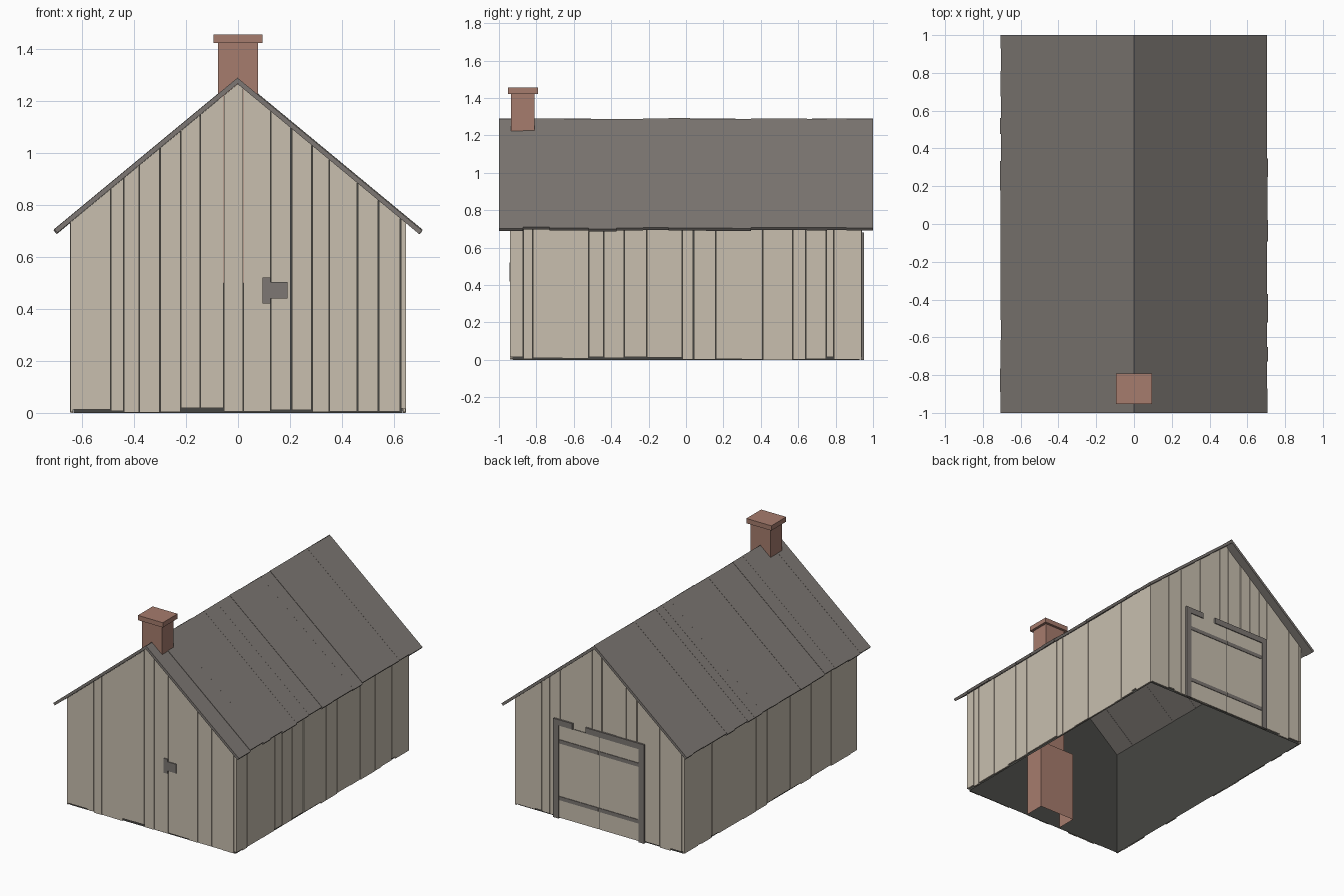
import bpy, bmesh, random
from mathutils import Vector

random.seed(7)
cube = bpy.data.objects.get("Cube")
if cube:
    bpy.data.objects.remove(cube)


def material(name, rgb):
    m = bpy.data.materials.new(name)
    m.use_nodes = True
    m.diffuse_color = (*rgb, 1)
    m.node_tree.nodes["Principled BSDF"].inputs["Base Color"].default_value = (*rgb, 1)
    return m


TIMBER = material("pale timber", (0.58, 0.52, 0.43))
GREY = material("weathered grey", (0.205, 0.187, 0.172))
DARK = material("dark lining", (0.06, 0.06, 0.054))
BRICK = material("brick", (0.38, 0.2, 0.153))

RIDGE, SLOPE, NORMAL = 1.292, 0.827, Vector((0.637, 0.771))
HALF_W, HALF_D = 0.645, 0.94


def under_roof(x):
    return RIDGE - 0.026 - SLOPE * abs(x)


def prism(bm, outline, y0, y1):
    """Extrude an (x, z) outline from y0 to y1."""
    ends = [[bm.verts.new((x, y, z)) for x, z in outline] for y in (y0, y1)]
    faces = [bm.faces.new(e) for e in ends]
    n = len(outline)
    for i in range(n):
        j = (i + 1) % n
        faces.append(bm.faces.new((ends[0][i], ends[0][j], ends[1][j], ends[1][i])))
    return faces


def box(bm, x0, x1, y0, y1, z0, z1):
    return prism(bm, [(x0, z0), (x1, z0), (x1, z1), (x0, z1)], y0, y1)


def finish(bm, name, mat):
    bmesh.ops.recalc_face_normals(bm, faces=bm.faces)
    mesh = bpy.data.meshes.new(name)
    bm.to_mesh(mesh)
    bm.free()
    mesh.materials.append(mat)
    ob = bpy.data.objects.new(name, mesh)
    bpy.context.collection.objects.link(ob)
    return ob


def boxes(name, mat, *sizes):
    bm = bmesh.new()
    for s in sizes:
        box(bm, *s)
    return finish(bm, name, mat)


def pairs(cuts):
    """Neighbouring seam positions with a hairline gap between boards."""
    for a, b in zip(cuts, cuts[1:]):
        gap = random.uniform(0.0005, 0.0025)
        yield a + gap, b - gap


def random_cuts(start, end, low, high):
    cuts = [start]
    while cuts[-1] < end - high:
        cuts.append(cuts[-1] + random.uniform(low, high))
    return cuts + [end]


def gable(x0, x1, z0):
    ridge = [(0, under_roof(0))] if x0 < 0 < x1 else []
    return [(x0, z0), (x1, z0), (x1, under_roof(x1))] + ridge + [(x0, under_roof(x0))]


# Dark lining behind the boards, open at the floor and under the roof
bm = bmesh.new()
w, d = HALF_W - 0.012, HALF_D - 0.012
shell = prism(bm, gable(-w, w, 0), -d, d)
bm.normal_update()
bmesh.ops.delete(bm, geom=[f for f in shell if abs(f.normal.z) > 0.1], context="FACES")
finish(bm, "wall_lining", DARK)

# Gable walls in vertical boards
FRONT = [-HALF_W, -0.49, -0.44, -0.38, -0.3, -0.22, -0.145, -0.055, 0.02, 0.125,
         0.205, 0.285, 0.35, 0.46, 0.54, 0.625, HALF_W]
BACK = [-x for x in reversed(FRONT)]
for name, cuts, side in (("front_wall", FRONT, -1), ("back_wall", BACK, 1)):
    bm = bmesh.new()
    for a, b in pairs(cuts):
        outer = HALF_D + random.uniform(-0.002, 0.002)
        prism(bm, gable(a, b, random.uniform(0, 0.02)), side * (HALF_D - 0.01), side * outer)
    finish(bm, name, TIMBER)

# Long side walls in vertical boards
SIDE = [-HALF_D, -0.87, -0.82, -0.66, -0.52, -0.44, -0.33, -0.21, -0.02, 0.04,
        0.16, 0.3, 0.41, 0.57, 0.64, 0.75, 0.79, HALF_D]
for name, side in (("left_wall", 1), ("right_wall", -1)):
    bm = bmesh.new()
    for a, b in pairs(SIDE):
        outer = HALF_W + random.uniform(-0.002, 0.002)
        box(bm, side * (HALF_W - 0.01), side * outer, a, b,
            random.uniform(0, 0.016), under_roof(HALF_W))
    finish(bm, name, TIMBER)

# Roof slopes in boards running from ridge to eave
for name, side in (("left_roof", 1), ("right_roof", -1)):
    bm = bmesh.new()
    cuts = random_cuts(-1, 1, 0.07, 0.16)
    for a, b in zip(cuts, cuts[1:]):
        drop = random.uniform(0, 0.005)
        eave_x = random.uniform(0.702, 0.71)
        top = Vector((0, RIDGE - drop))
        eave = Vector((eave_x, RIDGE - drop - SLOPE * eave_x))
        outline = [top, eave, eave - NORMAL * 0.018, top - Vector((0, 0.0235))]
        prism(bm, [(side * p.x, p.y) for p in outline], a, b)
    finish(bm, name, GREY)

# Chimney stack, its cap and the hearth below, open at the floor and wall
boxes("chimney_stack", BRICK, (-0.077, 0.077, -0.935, -0.809, 0.5, 1.425))
boxes("chimney_cap", BRICK, (-0.095, 0.095, -0.953, -0.792, 1.422, 1.455))
bm = bmesh.new()
hearth = box(bm, -0.137, 0.137, -0.925, -0.787, 0.005, 0.5)
bmesh.ops.delete(bm, geom=[hearth[0], hearth[2]], context="FACES")
finish(bm, "hearth", BRICK)

# Double doors at the back with rails and a frame
Y = HALF_D - 0.005
boxes("doors", TIMBER, *[(c - 0.151, c + 0.151, Y, Y + 0.01, 0.005, 0.64) for c in (-0.153, 0.153)])
boxes("door_rails", GREY, *[(c - 0.149, c + 0.149, Y, Y + 0.014, z - 0.013, z + 0.013)
                            for c in (-0.153, 0.153) for z in (0.14, 0.53)])
boxes("door_posts", GREY, *[(c - 0.02, c + 0.02, Y, Y + 0.016, 0, 0.68) for c in (-0.325, 0.325)])
boxes("door_header", GREY, *[(a, b, Y, Y + 0.016, 0.64, 0.68)
                             for a, b in ((-0.305, 0.1), (0.2, 0.305))])
boxes("door_backing", DARK, (-0.305, 0.305, Y, Y + 0.008, 0.005, 0.64))

# Small bracket on the front wall
boxes("front_bracket", GREY, (0.095, 0.125, -Y - 0.01, -Y, 0.42, 0.52),
      (0.125, 0.19, -Y - 0.01, -Y, 0.44, 0.503))
